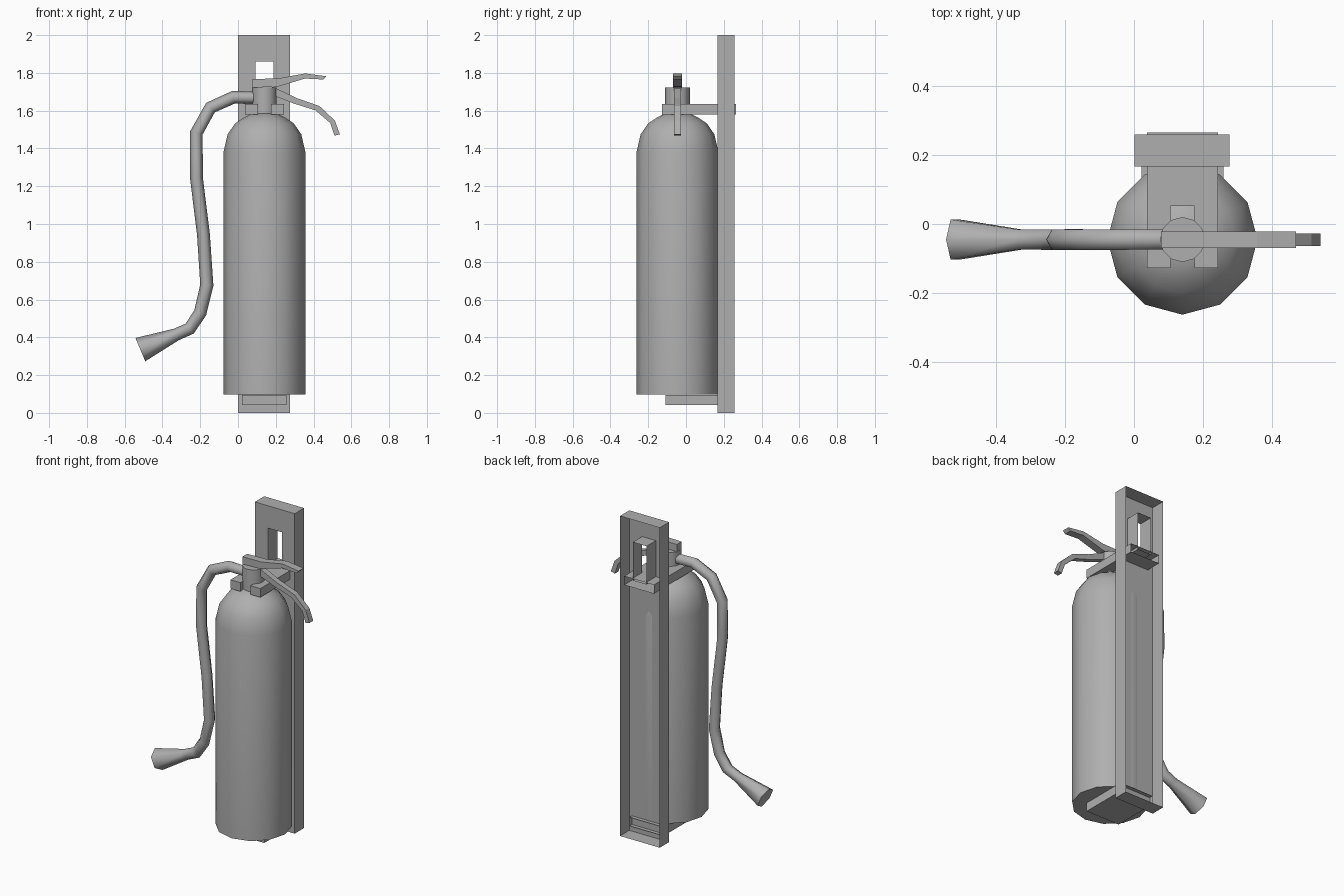
import bpy, bmesh, math
from mathutils import Vector

if "Cube" in bpy.data.objects:
    bpy.data.objects.remove(bpy.data.objects["Cube"])

CX, CY = 0.14, -0.045   # bottle axis

grey = bpy.data.materials.new("dark_grey")
grey.diffuse_color = (0.43, 0.43, 0.43, 1)
grey.use_nodes = True
grey.node_tree.nodes["Principled BSDF"].inputs["Base Color"].default_value = grey.diffuse_color


def finish(name, bm, smooth=None):
    bmesh.ops.recalc_face_normals(bm, faces=bm.faces)
    me = bpy.data.meshes.new(name)
    bm.to_mesh(me)
    bm.free()
    me.materials.append(grey)
    if smooth:
        me.polygons.foreach_set("use_smooth", [True] * len(me.polygons))
        me.set_sharp_from_angle(angle=math.radians(smooth))
    ob = bpy.data.objects.new(name, me)
    bpy.context.collection.objects.link(ob)
    return ob


def skin(bm, rings):
    """Bridge closed vertex rings and cap both ends."""
    vs = [[bm.verts.new(p) for p in r] for r in rings]
    n = len(vs[0])
    for a, b in zip(vs, vs[1:]):
        for i in range(n):
            j = (i + 1) % n
            bm.faces.new((a[i], a[j], b[j], b[i]))
    bm.faces.new(vs[0])
    bm.faces.new(vs[-1])


def lathe(name, profile, sides):
    bm = bmesh.new()
    ang = [2 * math.pi * i / sides for i in range(sides)]
    skin(bm, [[(CX + r * math.cos(a), CY + r * math.sin(a), z) for a in ang]
              for r, z in profile])
    return finish(name, bm, 40)


def open_prism(name, pts, lo, hi):
    """Extrude an (x, y) outline along z and leave its rearmost side open."""
    bm = bmesh.new()
    skin(bm, [[(x, y, z) for x, y in pts] for z in (lo, hi)])
    back = max(bm.faces, key=lambda f: f.calc_center_median().y)
    bmesh.ops.delete(bm, geom=[back], context='FACES_ONLY')
    return finish(name, bm)


def lever(name, top, bottom, half):
    """Bent bar from matching top and bottom points (x, z)."""
    bm = bmesh.new()
    skin(bm, [[(t[0], CY - half, t[1]), (t[0], CY + half, t[1]),
               (b[0], CY + half, b[1]), (b[0], CY - half, b[1])]
              for t, b in zip(top, bottom)])
    return finish(name, bm)


def tube(name, path, sides=6):
    """Hexagonal tube along (x, z, radius) points in the plane y = CY."""
    bm = bmesh.new()
    pts = [Vector((x, CY, z)) for x, z, r in path]
    side = Vector((0, 1, 0))
    rings = []
    for i, c in enumerate(pts):
        t = Vector()
        if i > 0:
            t += (c - pts[i - 1]).normalized()
        if i < len(pts) - 1:
            t += (pts[i + 1] - c).normalized()
        n = t.normalized().cross(side)
        rings.append([c + path[i][2] * (math.cos(k * math.tau / sides) * n
                                        + math.sin(k * math.tau / sides) * side)
                      for k in range(sides)])
    skin(bm, rings)
    return finish(name, bm, 65)


# Bottle with domed shoulder, and valve body on top
lathe("bottle", [(0.217, 0.098), (0.217, 1.38), (0.195, 1.475), (0.155, 1.533),
                 (0.11, 1.563), (0.068, 1.585)], 12)
lathe("valve_body", [(0.065, 1.57), (0.065, 1.722)], 12)

# Wall plate: pressed tray open at the back, with a flanged window
bm = bmesh.new()
loops = []
for x0, x1, z0, z1 in ((0.001, 0.276, 0.0, 2.0), (0.092, 0.187, 1.62, 1.86)):
    for y in (0.166, 0.258):
        loops.append([bm.verts.new((x, y, z)) for x, z in
                      ((x0, z0), (x1, z0), (x1, z1), (x0, z1))])
outer_front, outer_back, win_front, win_back = loops
for a, b in ((outer_back, outer_front), (outer_front, win_front), (win_front, win_back)):
    for i in range(4):
        j = (i + 1) % 4
        bm.faces.new((a[i], a[j], b[j], b[i]))
finish("wall_plate", bm)

# Neck fork and foot support, both open where they pass through the plate
open_prism("neck_fork", [(0.037, -0.127), (0.105, -0.127), (0.105, 0.052), (0.175, 0.052),
                         (0.175, -0.127), (0.243, -0.127), (0.243, 0.264), (0.037, 0.264)],
           1.58, 1.635)
open_prism("foot_support", [(0.022, -0.109), (0.258, -0.109), (0.258, 0.19), (0.022, 0.19)],
           0.042, 0.096)

# Squeeze levers
lever("upper_lever",
      [(0.078, 1.768), (0.21, 1.77), (0.355, 1.797), (0.468, 1.782)],
      [(0.078, 1.722), (0.21, 1.727), (0.355, 1.770), (0.452, 1.765)], 0.024)
lever("lower_lever",
      [(0.18, 1.728), (0.215, 1.712), (0.31, 1.667), (0.432, 1.624), (0.513, 1.547), (0.539, 1.475)],
      [(0.18, 1.68), (0.20, 1.675), (0.295, 1.638), (0.41, 1.602), (0.488, 1.535), (0.511, 1.468)],
      0.018)

# Hose and flared nozzle
tube("hose", [(0.10, 1.668, 0.033), (-0.024, 1.671, 0.034), (-0.146, 1.616, 0.034),
              (-0.22, 1.483, 0.034), (-0.22, 1.244, 0.034), (-0.183, 0.945, 0.034),
              (-0.165, 0.677, 0.035), (-0.200, 0.53, 0.034), (-0.256, 0.446, 0.034),
              (-0.327, 0.415, 0.033)])
tube("nozzle", [(-0.31, 0.422, 0.033), (-0.327, 0.415, 0.033), (-0.517, 0.335, 0.067)])
